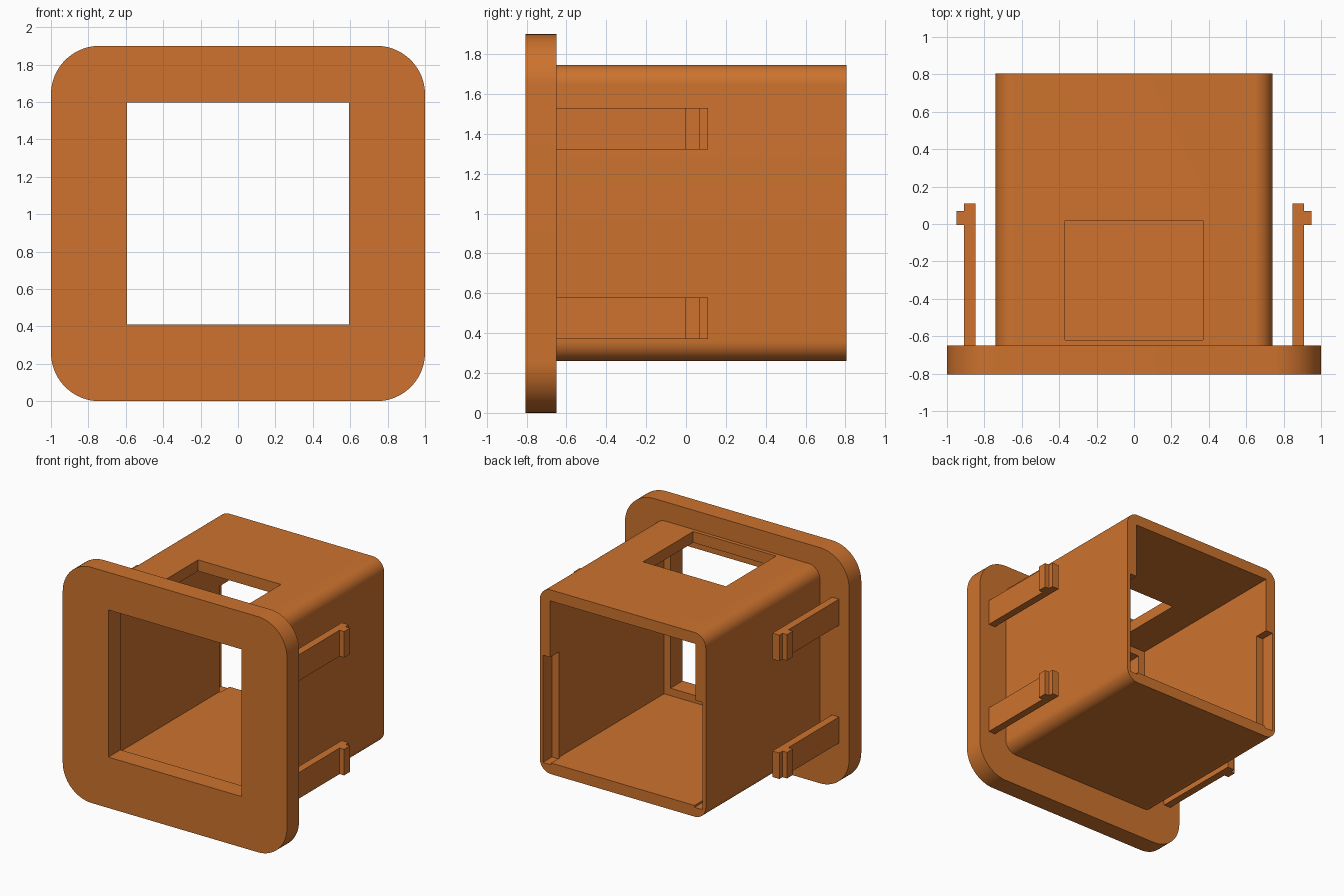
import bpy, bmesh, math

if "Cube" in bpy.data.objects:
    bpy.data.objects.remove(bpy.data.objects["Cube"])

orange = bpy.data.materials.new("orange plastic")
orange.diffuse_color = (0.61, 0.17, 0.027, 1)
orange.use_nodes = True
orange.node_tree.nodes["Principled BSDF"].inputs["Base Color"].default_value = orange.diffuse_color


def prism(name, x0, x1, y0, y1, z0, z1, r=0.0, seg=12):
    """Block running along y, with optional rounded corners in the xz plane."""
    pts = []
    if r:
        for i, (cx, cz) in enumerate([(x1 - r, z1 - r), (x0 + r, z1 - r),
                                      (x0 + r, z0 + r), (x1 - r, z0 + r)]):
            for k in range(seg + 1):
                a = math.pi / 2 * (i + k / seg)
                pts.append((cx + r * math.cos(a), cz + r * math.sin(a)))
    else:
        pts = [(x1, z1), (x0, z1), (x0, z0), (x1, z0)]
    bm = bmesh.new()
    face = bm.faces.new([bm.verts.new((x, y0, z)) for x, z in pts])
    ext = bmesh.ops.extrude_face_region(bm, geom=[face])["geom"]
    for v in ext:
        if isinstance(v, bmesh.types.BMVert):
            v.co.y = y1
    bmesh.ops.recalc_face_normals(bm, faces=bm.faces)
    me = bpy.data.meshes.new(name)
    bm.to_mesh(me)
    bm.free()
    me.materials.append(orange)
    ob = bpy.data.objects.new(name, me)
    bpy.context.collection.objects.link(ob)
    return ob


def combine(target, other, op):
    """Apply a boolean and remove the helper object."""
    bpy.ops.object.select_all(action='DESELECT')
    bpy.context.view_layer.objects.active = target
    target.select_set(True)
    mod = target.modifiers.new("bool", 'BOOLEAN')
    mod.operation, mod.object, mod.solver = op, other, 'EXACT'
    bpy.ops.object.modifier_apply(modifier=mod.name)
    bpy.data.objects.remove(other)


# Front flange joined to the square sleeve
housing = prism("housing", -1, 1, -0.805, -0.65, 0, 1.9, r=0.26, seg=16)
sleeve = prism("sleeve", -0.74, 0.74, -0.72, 0.805, 0.26, 1.745, r=0.1)
combine(housing, sleeve, 'UNION')

# Inner cavity, front opening and top window
for cut in [(-0.65, 0.65, -0.65, 1.0, 0.35, 1.655),
            (-0.593, 0.593, -1.0, -0.5, 0.41, 1.597),
            (-0.37, 0.37, -0.62, 0.02, 1.5, 1.9)]:
    combine(housing, prism("cutter", *cut), 'DIFFERENCE')

# Grooves inside the rear edges of the side walls
for s in (-1, 1):
    xa, xb = sorted((s * 0.64, s * 0.713))
    combine(housing, prism("cutter", xa, xb, 0.69, 1.0, 0.335, 1.2), 'DIFFERENCE')

bpy.ops.object.select_all(action='DESELECT')
housing.select_set(True)
bpy.context.view_layer.objects.active = housing
bpy.ops.object.shade_smooth_by_angle(angle=math.radians(30))

# Snap clips: arm with an outward hook, two on each side
for s, side in ((-1, "left"), (1, "right")):
    for z0, level in ((0.37, "lower"), (1.32, "upper")):
        z1 = z0 + 0.21
        xa, xb = sorted((s * 0.848, s * 0.91))
        clip = prism(f"{side}_{level}_clip", xa, xb, -0.66, 0.11, z0, z1)
        xa, xb = sorted((s * 0.89, s * 0.95))
        combine(clip, prism("hook", xa, xb, -0.005, 0.07, z0, z1), 'UNION')
